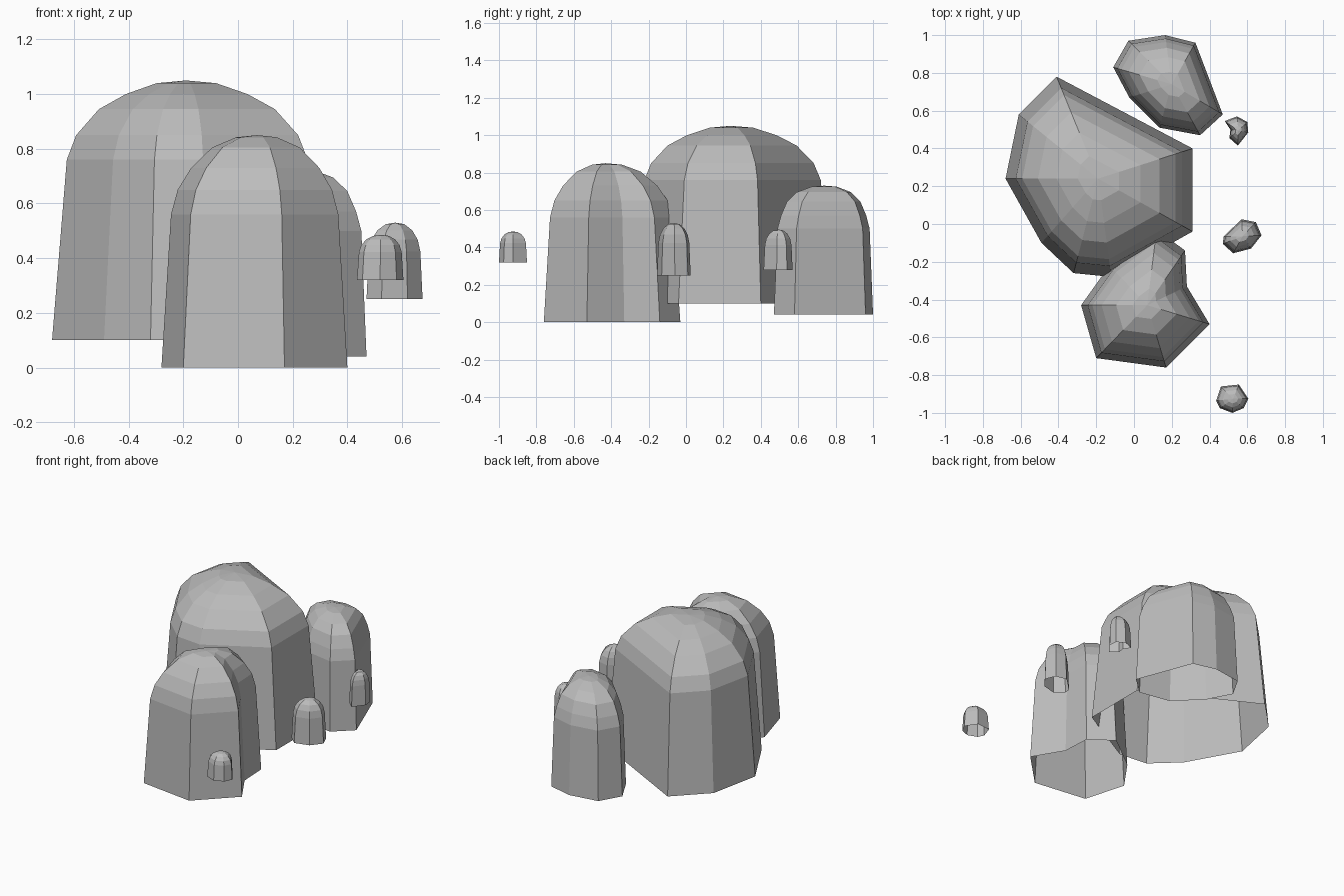
import bpy, bmesh

if "Cube" in bpy.data.objects:
    bpy.data.objects.remove(bpy.data.objects["Cube"])

stone = bpy.data.materials.new("stone grey")
stone.diffuse_color = (0.5, 0.5, 0.5, 1)
stone.use_nodes = True
stone.node_tree.nodes["Principled BSDF"].inputs["Base Color"].default_value = stone.diffuse_color


def rock(name, outline, centre, profile):
    """Open-bottomed domed rock: outline rings shrink toward centre; profile is (scale, z)."""
    cx, cy = centre
    bm = bmesh.new()
    rings = [[bm.verts.new((cx + (x - cx) * s, cy + (y - cy) * s, z)) for x, y in outline]
             for s, z in profile[:-1]]
    apex = bm.verts.new((cx, cy, profile[-1][1]))
    n = len(outline)
    for i in range(n):
        j = (i + 1) % n
        for a, b in zip(rings, rings[1:]):
            bm.faces.new((a[i], a[j], b[j], b[i]))
        bm.faces.new((rings[-1][i], rings[-1][j], apex))
    bmesh.ops.recalc_face_normals(bm, faces=bm.faces)
    # the shell is open, so make sure normals point outward
    if sum(f.normal.z * f.calc_area() for f in bm.faces) < 0:
        bmesh.ops.reverse_faces(bm, faces=bm.faces)
    me = bpy.data.meshes.new(name)
    bm.to_mesh(me)
    bm.free()
    me.materials.append(stone)
    bpy.context.collection.objects.link(bpy.data.objects.new(name, me))


# Large rocks
rock("large_rock",
     [(-.41, .78), (-.61, .58), (-.68, .24), (-.49, -.10), (-.32, -.26), (-.12, -.28),
      (.31, -.04), (.31, .40)], (-.19, .24),
     [(1, .10), (.89, .76), (.82, .85), (.65, .945), (.45, 1.0), (.22, 1.04), (0, 1.05)])
rock("front_rock",
     [(-.28, -.43), (-.20, -.71), (.17, -.76), (.40, -.53), (.28, -.33), (.27, -.14),
      (.12, -.03), (-.13, -.22)], (.07, -.43),
     [(1, 0), (.9, .56), (.83, .65), (.69, .73), (.47, .805), (.22, .842), (0, .85)])
rock("back_rock",
     [(-.11, .83), (-.03, .97), (.165, 1.0), (.325, .96), (.47, .58), (.35, .47),
      (.135, .51), (-.025, .67)], (.2, .74),
     [(1, .04), (.93, .5), (.86, .57), (.74, .645), (.55, .695), (.25, .725), (0, .73)])

# Small floating stones: (name, outline, centre, bottom, top)
stones = [
    ("small_stone_back", [(.48, .545), (.545, .57), (.6, .54), (.605, .485), (.55, .415),
                          (.505, .455), (.51, .5)], (.552, .495), .28, .495),
    ("small_stone_middle", [(.475, -.065), (.57, .025), (.645, .01), (.675, -.06),
                            (.62, -.13), (.525, -.155), (.47, -.105)], (.575, -.065), .25, .53),
    ("small_stone_front", [(.435, -.935), (.46, -.86), (.555, -.85), (.605, -.925),
                           (.58, -.975), (.52, -1.0), (.455, -.975)], (.525, -.925), .32, .485),
]
dome = [(1, 0), (.92, .62), (.82, .78), (.62, .90), (.33, .98), (0, 1)]
for name, outline, centre, z0, z1 in stones:
    rock(name, outline, centre, [(s, z0 + t * (z1 - z0)) for s, t in dome])
